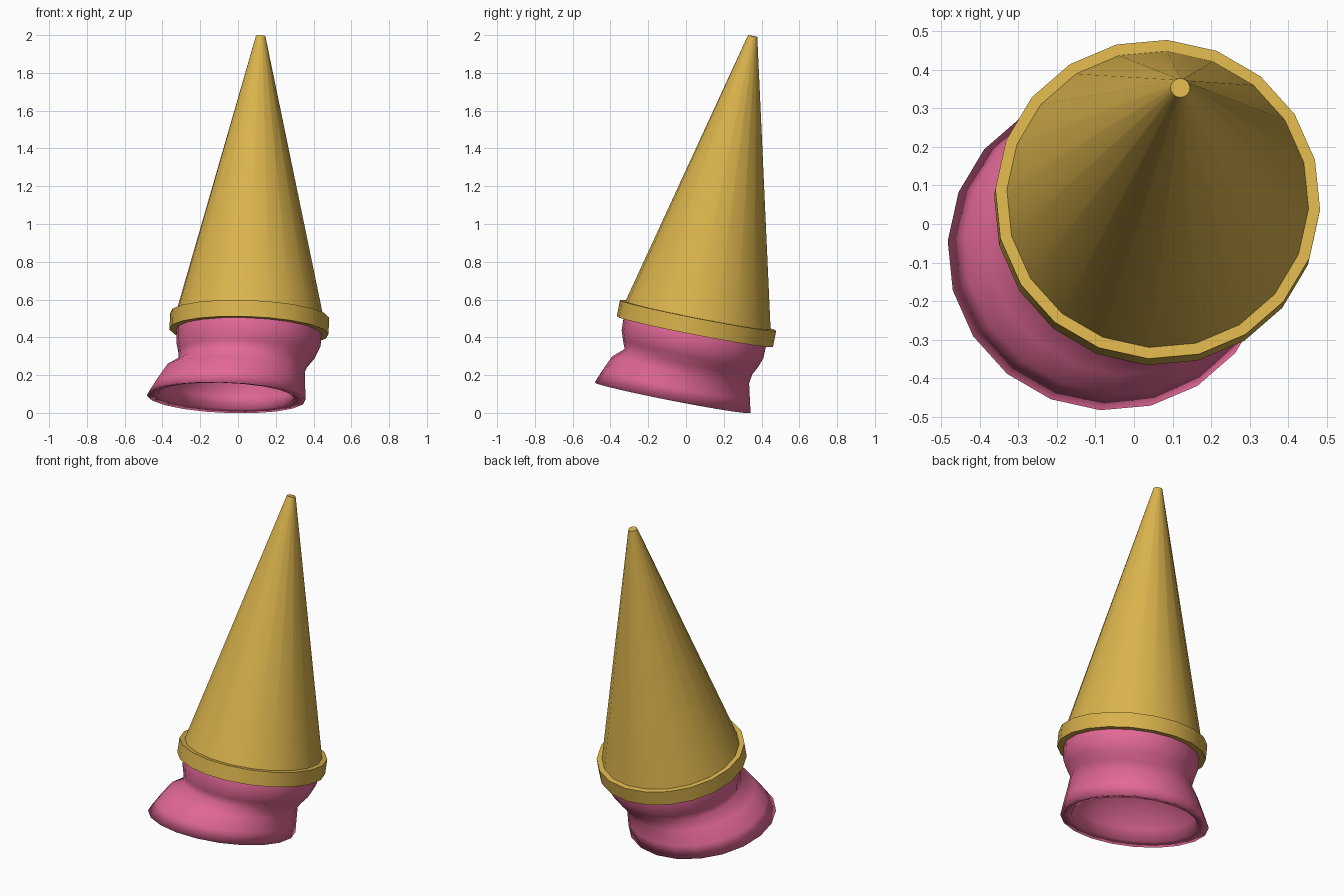
import bpy, bmesh, math
from mathutils import Vector, Matrix

if "Cube" in bpy.data.objects:
    bpy.data.objects.remove(bpy.data.objects["Cube"])

SIDES = 20
PHASE = math.radians(-3.5)
RIM = Vector((0.0615, 0.064, 0.516))     # centre of the rim's upper edge
TIP = Vector((0.12, 0.353, 1.995))       # centre of the cone tip
LENGTH = (TIP - RIM).length
FRAME = Matrix.Translation(RIM) @ Vector((0, 0, 1)).rotation_difference(TIP - RIM).to_matrix().to_4x4()


def material(name, rgb):
    m = bpy.data.materials.new(name)
    m.diffuse_color = (*rgb, 1)
    m.use_nodes = True
    m.node_tree.nodes["Principled BSDF"].inputs["Base Color"].default_value = m.diffuse_color
    return m


def tube(name, rings, mat, cap_end=False, closed=False, angle=50):
    """Loft 20-sided rings (x, y, height, radius) along the tilted axis."""
    bm = bmesh.new()
    loops = []
    for x, y, h, r in rings:
        loops.append([bm.verts.new((x + r * math.cos(PHASE + i * math.tau / SIDES),
                                    y + r * math.sin(PHASE + i * math.tau / SIDES), h))
                      for i in range(SIDES)])
    pairs = list(zip(loops, loops[1:]))
    if closed:
        pairs.append((loops[-1], loops[0]))
    for a, b in pairs:
        for i in range(SIDES):
            j = (i + 1) % SIDES
            bm.faces.new((a[i], a[j], b[j], b[i]))
    if cap_end:
        bm.faces.new(loops[-1])
    bmesh.ops.recalc_face_normals(bm, faces=bm.faces)
    bm.transform(FRAME)
    me = bpy.data.meshes.new(name)
    bm.to_mesh(me)
    bm.free()
    me.materials.append(mat)
    ob = bpy.data.objects.new(name, me)
    bpy.context.collection.objects.link(ob)
    bpy.ops.object.select_all(action='DESELECT')
    ob.select_set(True)
    bpy.context.view_layer.objects.active = ob
    bpy.ops.object.shade_smooth_by_angle(angle=math.radians(angle))
    return ob


gold = material("wafer gold", (0.70, 0.45, 0.072))
pink = material("ice cream pink", (0.77, 0.14, 0.31))

# Tall wafer cone with a small flat tip
tube("cone", [(0, 0, -0.02, 0.397), (0, 0, LENGTH, 0.025)], gold, cap_end=True)

# Square-edged band around the mouth of the cone
tube("cone_rim", [(0, 0, 0, 0.385), (0, 0, 0, 0.422), (0, 0, -0.088, 0.422), (0, 0, -0.088, 0.37)],
     gold, closed=True)

# Slumped ice cream: neck, sideways shelf, flared lip, then the hollow underside,
# whose centre drifts back to the axis so it stays inside the neck
lip = (-0.107, -0.048)
hollow = []
for d in (0, 12, 25, 40, 55, 70, 80, 88):
    s, c = math.sin(math.radians(d)), math.cos(math.radians(d))
    hollow.append((lip[0] * (1 - s), lip[1] * (1 - s), -0.448 + 0.30 * s, 0.36 * c ** 0.8))
tube("ice_cream", [(0, 0, -0.02, 0.37), (0, 0, -0.09, 0.385), (0, 0, -0.155, 0.383),
                   (-0.005, 0, -0.205, 0.366), (-0.02, -0.003, -0.252, 0.345),
                   (-0.065, -0.035, -0.303, 0.370), (-0.088, -0.043, -0.385, 0.398),
                   (*lip, -0.458, 0.421)] + hollow, pink, cap_end=True, angle=180)
